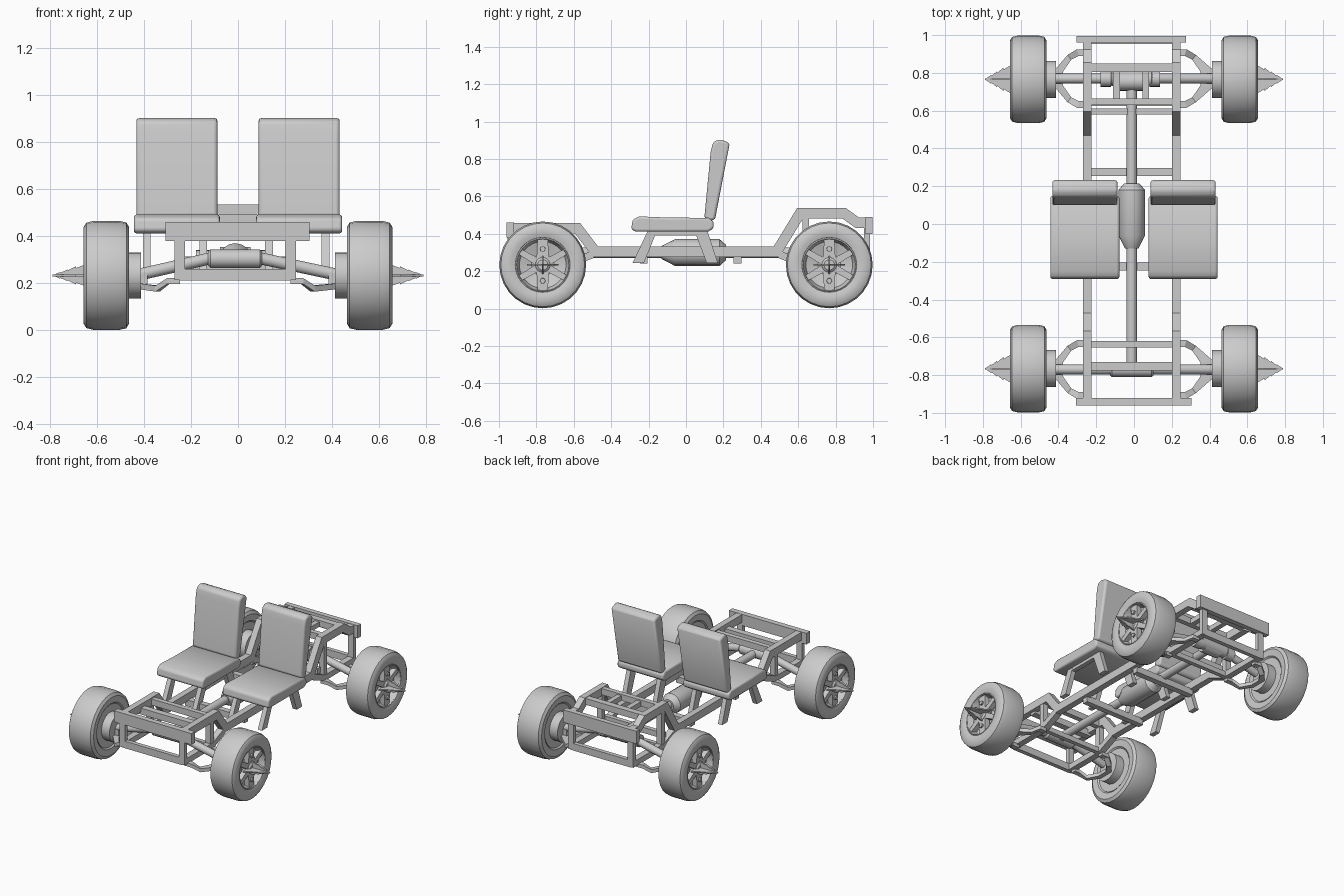
import bpy, bmesh
from math import sin, cos, pi, radians
from mathutils import Matrix, Vector

if "Cube" in bpy.data.objects:
    bpy.data.objects.remove(bpy.data.objects["Cube"])

CX = -0.012                                   # frame centre line
RAIL = 0.236                                  # rail offset from centre line


def finish(name, bm, mat=Matrix(), smooth=None, bevel=0):
    bmesh.ops.recalc_face_normals(bm, faces=bm.faces)
    me = bpy.data.meshes.new(name)
    bm.to_mesh(me)
    bm.free()
    ob = bpy.data.objects.new(name, me)
    bpy.context.collection.objects.link(ob)
    ob.matrix_world = mat
    if bevel:
        m = ob.modifiers.new("bevel", 'BEVEL')
        m.width, m.segments, m.limit_method = bevel, 3, 'ANGLE'
        m.angle_limit = radians(40)
    if smooth:
        bpy.context.view_layer.objects.active = ob
        bpy.ops.object.select_all(action='DESELECT')
        ob.select_set(True)
        bpy.ops.object.shade_smooth_by_angle(angle=radians(smooth))
    return ob


def box(name, x0, x1, y0, y1, z0, z1, mat=Matrix()):
    bm = bmesh.new()
    c = Vector((x0 + x1, y0 + y1, z0 + z1)) / 2
    bmesh.ops.create_cube(bm, size=1, matrix=Matrix.Translation(c) @
                          Matrix.Diagonal((x1 - x0, y1 - y0, z1 - z0, 1)))
    return finish(name, bm, mat)


def prism(name, pts, depth, mat=Matrix(), smooth=None, bevel=0):
    """Outline in local YZ, extruded symmetrically along X."""
    bm = bmesh.new()
    f = bm.faces.new([bm.verts.new((-depth / 2, a, b)) for a, b in pts])
    r = bmesh.ops.extrude_face_region(bm, geom=[f])
    vs = [v for v in r['geom'] if isinstance(v, bmesh.types.BMVert)]
    bmesh.ops.translate(bm, verts=vs, vec=(depth, 0, 0))
    return finish(name, bm, mat, smooth, bevel)


def bar(name, path, thick, width, x):
    """Mitred rectangular bar following a YZ path."""
    P = [Vector(p) for p in path]
    left, right = [], []
    for i, p in enumerate(P):
        a = (p - P[i - 1]).normalized() if i else (P[1] - p).normalized()
        b = (P[i + 1] - p).normalized() if i < len(P) - 1 else a
        n = (Vector((-a.y, a.x)) + Vector((-b.y, b.x))).normalized()
        n *= thick / 2 / max(0.4, n.dot(Vector((-a.y, a.x))))
        left.append(p + n)
        right.append(p - n)
    return prism(name, left + right[::-1], width, Matrix.Translation((x, 0, 0)))


def lathe(name, prof, n, mat=Matrix(), ring=False, smooth=35):
    """Profile of (x, radius) turned about local X; ring closes the profile."""
    bm = bmesh.new()
    R = [[bm.verts.new((x, r * cos(2 * pi * k / n), r * sin(2 * pi * k / n)))
          for k in range(n)] for x, r in prof]
    for i in range(len(R) if ring else len(R) - 1):
        a, b = R[i], R[(i + 1) % len(R)]
        for k in range(n):
            j = (k + 1) % n
            bm.faces.new((a[k], a[j], b[j], b[k]))
    if not ring:
        bm.faces.new(R[0])
        bm.faces.new(R[-1])
    return finish(name, bm, mat, smooth)


def rod(name, a, b, r, n=14):
    a, b = Vector(a), Vector(b)
    d = b - a
    m = Matrix.Translation(a) @ d.to_track_quat('X', 'Z').to_matrix().to_4x4()
    return lathe(name, [(0, r), (d.length, r)], n, m)


def wheel(sx, y):
    M = Matrix.Translation((0, y, 0.234)) @ Matrix.Rotation(0 if sx > 0 else pi, 4, 'Z')
    lathe("tyre", [(.49, .14), (.468, .16), (.463, .205), (.475, .225), (.505, .232),
                   (.615, .232), (.645, .224), (.657, .205), (.657, .17), (.65, .147),
                   (.62, .14)], 28, M, ring=True)
    lathe("rim", [(.475, .15), (.645, .148), (.65, .14), (.61, .125), (.59, .06),
                  (.60, .03)], 28, M)
    lathe("brake_drum", [(.412, .098), (.478, .098)], 24, M)
    lathe("hub_cap", [(.59, .045), (.645, .04), (.655, .028)], 16, M)
    # spokes with a wider vertical pair carrying bolts
    for k in range(6):
        A = M @ Matrix.Rotation(k * pi / 3, 4, 'X') @ Matrix.Translation((.625, 0, 0))
        w = .034 if k % 3 == 0 else .02
        prism("spoke", [(-w, .02), (w, .02), (w * .8, .142), (-w * .8, .142)], .036, A)
        if k % 3 == 0:
            lathe("spoke_bolt", [(0, .016), (.03, .014)], 10,
                  A @ Matrix.Translation((0, 0, .085)))
    # barbed hub spike: two crossed thin blades
    half = [(.635, .085), (.69, .052), (.69, .063), (.725, .034), (.725, .042),
            (.755, .018), (.755, .024)]
    for ang, k in ((0, .6), (pi / 2, 1)):
        pts = [(x, r * k) for x, r in half] + [(.79, 0)] + [(x, -r * k) for x, r in half[::-1]]
        # blade outline lies in local XZ
        prism("hub_spike", pts, .008, M @ Matrix.Rotation(ang, 4, 'X') @
              Matrix.Rotation(-pi / 2, 4, 'Z'))


for y in (-.766, .766):
    for s in (-1, 1):
        wheel(s, y)

# main rails, lower rails and posts
for s in (-1, 1):
    x = CX + s * RAIL
    bar("main_rail", [(-.94, .43), (-.58, .43), (-.485, .305), (.485, .305), (.61, .51),
                      (.845, .51), (.915, .46), (.975, .46)], .056, .045, x)
    for e in (-1, 1):
        end = .94 if e < 0 else .968
        bar("lower_rail", [(e * end, .235), (e * .63, .235), (e * .50, .29)], .04, .045, x)
        top = .42 if e < 0 else .50
        box("inner_post", x - .02, x + .02, e * .64 - .018, e * .64 + .018, .23, top)
        box("end_post", x - .022, x + .022, e * end - .015, e * end + .015, .215, .43)

# cross members
L, R = CX - RAIL, CX + RAIL
for name, x0, x1, y0, y1, z0, z1 in (
        ("front_bumper", -.308, .305, -.96, -.92, .38, .46),
        ("rear_bumper", -.305, .275, .96, .996, .40, .49),
        ("front_lower_bar", L, R, -.955, -.925, .212, .262),
        ("rear_lower_bar", L, R, .953, .983, .212, .262),
        ("cross_bar", L, R, -.655, -.62, .405, .45),
        ("cross_bar", L, R, -.775, -.73, .385, .43),
        ("cross_bar", L, R, -.655, -.625, .215, .25),
        ("cross_bar", L, R, -.245, -.205, .24, .285),
        ("cross_bar", L, R, .255, .297, .24, .285),
        ("cross_bar", L, R, .58, .612, .275, .315),
        ("cross_bar", L, R, .63, .665, .49, .535),
        ("cross_bar", L, R, .625, .655, .215, .25),
        ("cross_bar", L, R, .805, .85, .49, .535),
        ("rear_stringer", -.11, -.075, .65, .82, .49, .525),
        ("rear_stringer", .045, .08, .65, .82, .49, .525)):
    box(name, x0, x1, y0, y1, z0, z1)

# suspension arms (hollow trapezoids), half shafts and differentials
for y in (-.77, .77):
    for s in (-1, 1):
        bm = bmesh.new()
        outer = [(.235, -.155, .222), (.29, -.155, .222), (.34, -.125, .19), (.42, -.045, .20)]
        inner = [(.235, -.12, .222), (.28, -.12, .222), (.32, -.10, .19), (.365, -.035, .195)]
        outer += [(a, -b, c) for a, b, c in outer[::-1]]
        inner += [(a, -b, c) for a, b, c in inner[::-1]]
        o, i = ([bm.verts.new((s * a + (CX if a < .4 else 0), y + b, c)) for a, b, c in q]
                for q in (outer, inner))
        for k in range(7):
            bm.faces.new((o[k], o[k + 1], i[k + 1], i[k]))
        ext = bmesh.ops.extrude_face_region(bm, geom=bm.faces[:])
        bmesh.ops.translate(bm, vec=(0, 0, -.025),
                            verts=[v for v in ext['geom'] if isinstance(v, bmesh.types.BMVert)])
        finish("lower_arm", bm)
        rod("half_shaft", (s * .09 + CX, y, .31), (s * .43, y, .235), .026)
        box("arm_upright", min(s * .385, s * .42), max(s * .385, s * .42),
            y - .03, y + .03, .175, .24)
    lathe("differential", [(-.115, .03), (-.105, .04), (.105, .04), (.115, .03)], 18,
          Matrix.Translation((CX, y, .305)))
lathe("rear_differential_drum", [(-.065, .05), (.065, .05)], 18,
      Matrix.Translation((CX, .755, .305)))
for x in (-.15, .11):
    lathe("shaft_collar", [(-.028, .042), (.028, .042)], 16,
          Matrix.Translation((x, .768, .30)))

# drive shaft and gearbox
rod("drive_shaft", (CX, -.75, .30), (CX, .76, .30), .028, 16)
lathe("gearbox", [(-.13, .035), (-.06, .071), (.18, .071), (.215, .04)], 16,
      Matrix.Translation((CX, 0, .30)) @ Matrix.Rotation(pi / 2, 4, 'Z'))

# seats with splayed legs
for s in (-1, 1):
    T = Matrix.Translation((s * .26, 0, 0))
    prism("seat_cushion", [(-.293, .425), (-.27, .412), (.12, .412), (.148, .43), (.148, .465),
                           (.12, .485), (-.10, .487), (-.25, .493), (-.285, .475)],
          .365, T, 40, .012)
    prism("seat_backrest", [(.098, .485), (.125, .47), (.155, .475), (.232, .875), (.225, .89),
                            (.18, .906), (.145, .89), (.132, .84)],
          .345, T, 40, .014)
    for x in (.14, .38):
        X = Matrix.Translation((s * x - .008, 0, 0))
        for name, pts in (("front_seat_leg", [(-.285, .245), (-.225, .245), (-.155, .415),
                                              (-.205, .415)]),
                          ("rear_seat_leg", [(.11, .245), (.17, .245), (.115, .415),
                                             (.045, .415)])):
            prism(name, pts, .033, X)
        box("seat_runner", -.016, .016, -.2, .11, .392, .418, X)
